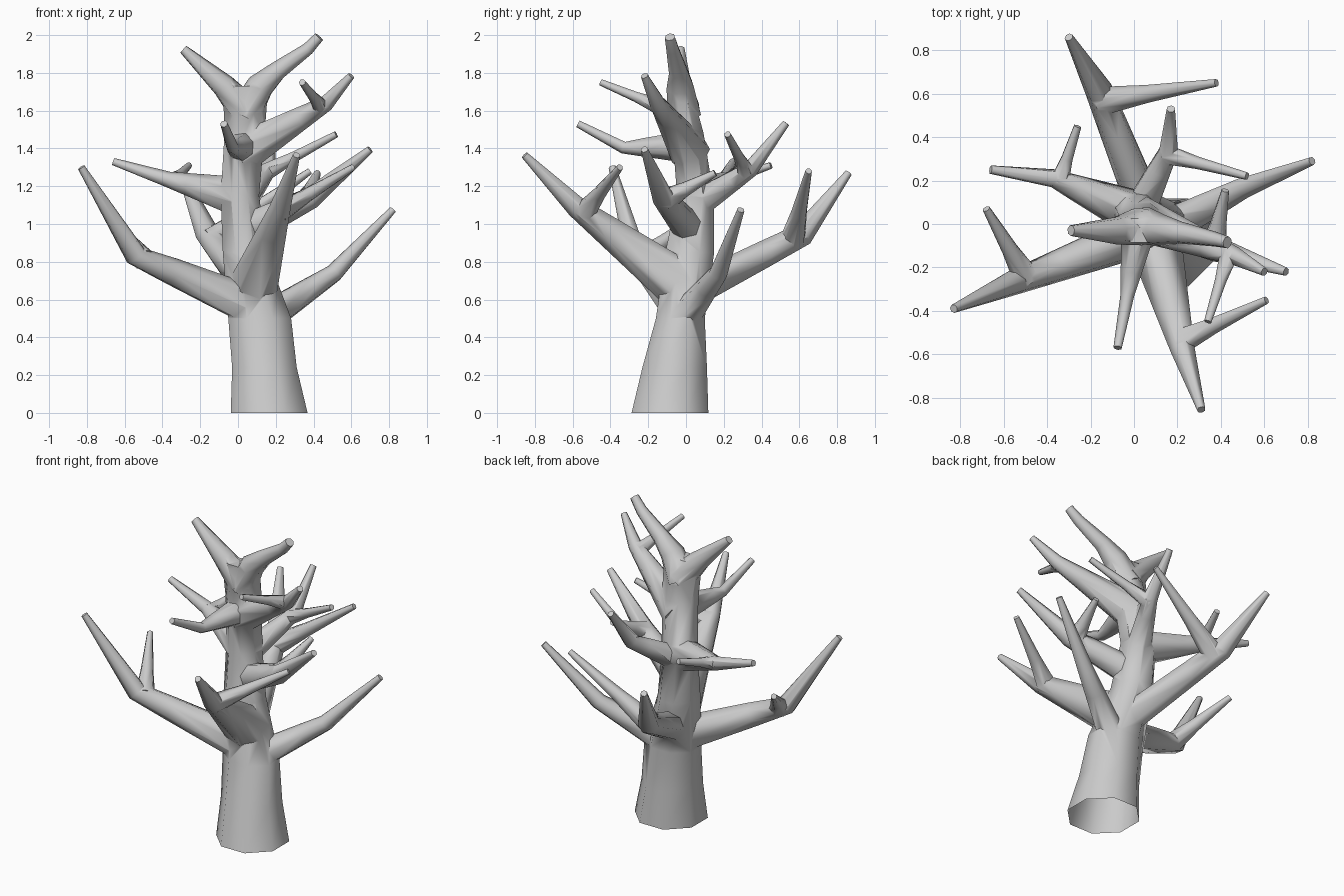
import bpy, bmesh, math
from mathutils import Vector

if "Cube" in bpy.data.objects:
    bpy.data.objects.remove(bpy.data.objects["Cube"])

# Trunk rings: x, y, z, half width, half depth
TRUNK = [(.165, -.085, 0, .22, .22), (.14, -.06, .24, .185, .185), (.115, -.03, .5, .18, .14),
         (.035, .02, .85, .125, .14), (.01, .05, 1.15, .11, .105), (.035, .01, 1.48, .115, .09),
         (.04, -.03, 1.73, .13, .06)]
TIP = 0.02


def circle(n, phase=0.0):
    return [(math.cos(a), math.sin(a)) for a in (2 * math.pi * (k + phase) / n for k in range(n))]


def loft(name, rings):
    """Closed tube skinned over equal-sized rings of points."""
    bm = bmesh.new()
    loops = [[bm.verts.new(p) for p in ring] for ring in rings]
    n = len(loops[0])
    for a, b in zip(loops, loops[1:]):
        for i in range(n):
            bm.faces.new((a[i], a[(i + 1) % n], b[(i + 1) % n], b[i]))
    bm.faces.new(loops[0][::-1])
    bm.faces.new(loops[-1])
    bmesh.ops.recalc_face_normals(bm, faces=bm.faces)
    me = bpy.data.meshes.new(name)
    bm.to_mesh(me)
    bm.free()
    ob = bpy.data.objects.new(name, me)
    bpy.context.collection.objects.link(ob)
    return ob


def trunk_axis(z):
    """Centre of the leaning trunk at height z."""
    for a, b in zip(TRUNK, TRUNK[1:]):
        if z <= b[2]:
            return Vector(a[:3]).lerp(Vector(b[:3]), (z - a[2]) / (b[2] - a[2]))


def grow(name, points, radii):
    """Sweep a tapered limb and fuse it into the tree."""
    rings, side = [], None
    last = len(points) - 1
    for i, (p, r) in enumerate(zip(points, radii)):
        t = (points[min(i + 1, last)] - points[max(i - 1, 0)]).normalized()
        if side is None:
            side = t.cross(Vector((0.13, 0.21, 1)))
        side = (side - t * side.dot(t)).normalized()
        up = t.cross(side)
        rings.append([p + r * (c * side + s * up) for c, s in circle(7)])
    limb = loft(name, rings)
    mod = tree.modifiers.new(name, 'BOOLEAN')
    mod.operation = 'UNION'
    mod.solver = 'EXACT'
    mod.object = limb
    bpy.ops.object.modifier_apply(modifier=mod.name)
    bpy.data.objects.remove(limb, do_unlink=True)


def limb(name, z, radius, elbow_radius, elbow, tip, twig=None):
    """Limb from the trunk axis through an elbow to its tip, with an optional twig at the elbow."""
    root, elbow, tip = trunk_axis(z), Vector(elbow), Vector(tip)
    neck = root.lerp(elbow, 0.7)
    grow(name, [root, neck, elbow, tip],
         [radius, radius * 0.3 + elbow_radius * 0.7, elbow_radius, TIP])
    if twig:
        start = root.lerp(elbow, 0.93)
        mid = start.lerp(Vector(twig), 0.4)
        grow(name + "_twig", [start, mid, Vector(twig)],
             [elbow_radius * 1.05, elbow_radius * 0.65, TIP * 0.9])


tree = loft("tree", [[(x + rx * c, y + ry * s, z) for c, s in circle(8, 0.5)]
                     for x, y, z, rx, ry in TRUNK])
bpy.context.view_layer.objects.active = tree

# Crown fork
grow("crown_left", [trunk_axis(1.6), Vector((-.075, -.03, 1.73)), Vector((-.29, -.03, 1.925))],
     [.09, .065, .025])
grow("crown_right", [trunk_axis(1.58), Vector((.12, -.03, 1.73)), Vector((.21, -.04, 1.81)),
                     Vector((.37, -.07, 1.925)), Vector((.43, -.085, 1.99))],
     [.09, .075, .052, .035, .028])

# Low limbs
limb("low_right", .48, .09, .05, (.51, .17, .74), (.82, .29, 1.075))
limb("low_left", .55, .11, .06, (-.54, -.265, .83), (-.83, -.39, 1.3), (-.68, .07, 1.05))
limb("low_back", .62, .09, .065, (-.16, .61, .94), (-.3, .86, 1.27), (.38, .65, 1.28))
limb("low_front", .66, .14, .058, (.225, -.58, 1.09), (.31, -.855, 1.365), (.61, -.35, 1.3))

# Middle limbs
limb("mid_right", .96, .09, .06, (.39, -.12, 1.14), (.7, -.22, 1.395), (.42, .155, 1.27))
limb("mid_left", 1.14, .11, .043, (-.37, .21, 1.235), (-.66, .25, 1.33), (-.26, .45, 1.31))
limb("mid_back", 1.1, .08, .045, (.16, .34, 1.29), (.17, .53, 1.535), (.52, .22, 1.475))

# High limbs
limb("high_front", 1.41, .09, .033, (-.03, -.33, 1.405), (-.075, -.57, 1.53))
limb("high_right", 1.38, .11, .043, (.47, -.15, 1.64), (.6, -.22, 1.785), (.34, -.45, 1.75))

# Open underside
bm = bmesh.new()
bm.from_mesh(tree.data)
bmesh.ops.delete(bm, geom=[f for f in bm.faces if all(v.co.z < 0.001 for v in f.verts)],
                 context='FACES_ONLY')
bm.to_mesh(tree.data)
bm.free()

# Smooth bark
bpy.ops.object.select_all(action='DESELECT')
tree.select_set(True)
bpy.ops.object.shade_smooth_by_angle(angle=math.radians(60))
